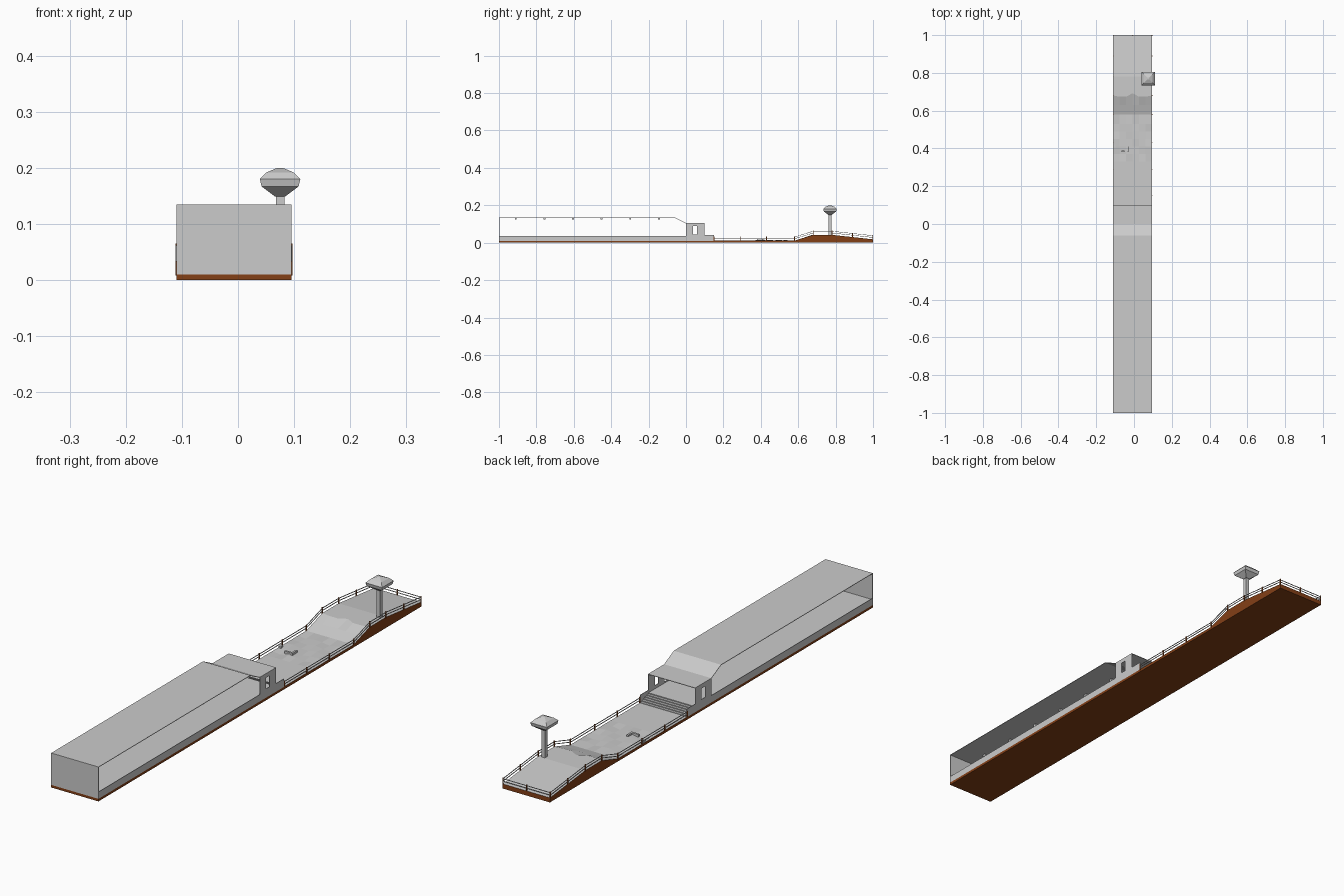
import bpy, bmesh, math
from mathutils import Vector

if "Cube" in bpy.data.objects:
    bpy.data.objects.remove(bpy.data.objects["Cube"])

def material(name, c):
    m = bpy.data.materials.new(name)
    m.diffuse_color = (*c, 1)
    m.use_nodes = True
    m.node_tree.nodes["Principled BSDF"].inputs["Base Color"].default_value = m.diffuse_color
    return m

GREY = material("grey", (0.6, 0.6, 0.6))
BROWN = material("earth brown", (0.23, 0.05, 0.008))
X0, X1 = -0.11, 0.095            # left and right edge of the strip
XC = (X0 + X1) / 2

def finish(bm, name, *mats):
    bmesh.ops.recalc_face_normals(bm, faces=bm.faces[:])
    me = bpy.data.meshes.new(name)
    bm.to_mesh(me)
    bm.free()
    for m in mats:
        me.materials.append(m)
    ob = bpy.data.objects.new(name, me)
    bpy.context.collection.objects.link(ob)
    return ob

def add_box(bm, lo, hi):
    vs = bmesh.ops.create_cube(bm, size=1)["verts"]
    for v in vs:
        v.co = Vector([lo[i] + (v.co[i] + 0.5) * (hi[i] - lo[i]) for i in range(3)])

def boxes(name, mat, *pairs):
    bm = bmesh.new()
    for lo, hi in pairs:
        add_box(bm, lo, hi)
    return finish(bm, name, mat)

def add_beam(bm, p, q, t):
    p, q = Vector(p), Vector(q)
    d = q - p
    rot = d.to_track_quat('Z', 'Y')
    for v in bmesh.ops.create_cube(bm, size=1)["verts"]:
        v.co = rot @ Vector((v.co.x * t, v.co.y * t, v.co.z * d.length)) + (p + q) / 2

def add_profile(bm, pts, xa, xb):
    # closed (y, z) outline extruded across x
    a = [bm.verts.new((xa, y, z)) for y, z in pts]
    b = [bm.verts.new((xb, y, z)) for y, z in pts]
    bm.faces.new(a)
    bm.faces.new(b[::-1])
    n = len(pts)
    for i in range(n):
        bm.faces.new((a[i], b[i], b[(i + 1) % n], a[(i + 1) % n]))

# ground slab below the hall
boxes("base_slab", BROWN, ((X0, -1, 0), (X1, 0.15, 0.01)))

# hall floor, front wall and low side walls
T = 0.002
boxes("hall_floor", GREY, ((X0, -1, 0.01), (X1, 0.1, 0.032)))
boxes("front_wall", GREY, ((X0, -1, 0.01), (X1, -1 + T, 0.135)))
for side, xa in (("left", X0), ("right", X1 - T)):
    xb = xa + T
    boxes(side + "_low_wall", GREY, ((xa, -1, 0.01), (xb, 0, 0.037)))
    # porch wall built round a window opening, with the stair cheek behind it
    boxes(side + "_porch_wall", GREY,
          ((xa, 0, 0.01), (xb, 0.1, 0.045)), ((xa, 0, 0.088), (xb, 0.1, 0.105)),
          ((xa, 0, 0.045), (xb, 0.038, 0.088)), ((xa, 0.06, 0.045), (xb, 0.1, 0.088)),
          ((xa, 0.1, 0.01), (xb, 0.15, 0.042)))

# folded roof sheet
top = [(-1, 0.135), (-0.06, 0.135), (0, 0.105), (0.1, 0.105)]
bm = bmesh.new()
add_profile(bm, top + [(y, z - T) for y, z in reversed(top)], X0, X1)
finish(bm, "roof", GREY)

# ceiling lamps
boxes("ceiling_lamps", GREY, *[((XC - 0.006, y - 0.005, 0.124), (XC + 0.006, y + 0.005, 0.133))
      for y in (-0.91, -0.757, -0.604, -0.451, -0.298, -0.145)])

# steps down from the porch
boxes("steps", GREY, *[((X0 + T, 0.1 + i * 0.01, 0.01), (X1 - T, 0.11 + i * 0.01, 0.032 - (i + 1) * 0.0038))
      for i in range(5)])

# yard and mound
PROFILE = [(0.15, 0.011), (0.58, 0.011), (0.68, 0.042), (0.78, 0.042), (1.0, 0.018)]

def ground(y):
    for (ya, za), (yb, zb) in zip(PROFILE, PROFILE[1:]):
        if y <= yb:
            return za + (zb - za) * (y - ya) / (yb - ya)
    return PROFILE[-1][1]

YS = [0.15, 0.19, 0.23, 0.28, 0.33, 0.37, 0.41, 0.45, 0.49, 0.53, 0.58, 0.63, 0.68, 0.73, 0.78, 0.85, 0.92, 1.0]
NX = 7
bm = bmesh.new()
grid = []
for y in YS:
    row = []
    for i in range(NX):
        x = X0 + (X1 - X0) * i / (NX - 1)
        z = ground(y)
        if 0 < i < NX - 1 and 0.33 < y < 0.57:          # uneven patch
            z += 0.004 * math.sin(i * 2.1 + y * 41)
        yy = y + (0.012 * math.cos(i * 2.1) if y == 0.68 and 0 < i < NX - 1 else 0)
        row.append(bm.verts.new((x, yy, z)))
    grid.append(row)
for a, b in zip(grid, grid[1:]):
    for i in range(NX - 1):
        bm.faces.new((a[i], a[i + 1], b[i + 1], b[i]))
rim = [e for e in bm.edges if e.is_boundary]
ext = bmesh.ops.extrude_edge_only(bm, edges=rim)["geom"]
for v in ext:
    if isinstance(v, bmesh.types.BMVert):
        v.co.z = 0
bmesh.ops.holes_fill(bm, edges=[e for e in bm.edges if e.is_boundary], sides=0)
bmesh.ops.recalc_face_normals(bm, faces=bm.faces[:])
for f in bm.faces:
    f.normal_update()
    f.material_index = 0 if f.normal.z > 0.5 else 1
finish(bm, "yard_ground", GREY, BROWN)

# small blocks lying in the yard
boxes("yard_blocks", GREY, ((-0.065, 0.38, 0.01), (-0.03, 0.388, 0.02)),
      ((-0.038, 0.38, 0.01), (-0.03, 0.41, 0.02)), ((-0.108, 0.405, 0.01), (-0.098, 0.42, 0.018)))

# fence: two rails and posts along both sides and the back
FY = [0.15, 0.29, 0.43, 0.58, 0.68, 0.78, 0.89, 0.998]
line = [(X0, y) for y in FY] + [(XC, 0.998)] + [(X1, y) for y in reversed(FY)]
rails, posts = bmesh.new(), bmesh.new()
for (xa, ya), (xb, yb) in zip(line, line[1:]):
    for h in (0.010, 0.0195):
        add_beam(rails, (xa, ya, ground(ya) + h), (xb, yb, ground(yb) + h), 0.0022)
for x, y in line:
    z = ground(y)
    add_box(posts, (x - 0.0017, y - 0.002, z - 0.003), (x + 0.0017, y + 0.002, z + 0.023))
finish(rails, "fence_rails", GREY)
finish(posts, "fence_posts", BROWN)

# lamp tower: square pole and four-sided lantern head
TX, TY = 0.075, 0.77
boxes("tower_pole", GREY, ((TX - 0.0075, TY - 0.0075, 0.03), (TX + 0.0075, TY + 0.0075, 0.152)))
bm = bmesh.new()
rings = []
for z, r in ((0.149, 0.009), (0.167, 0.033), (0.18, 0.036), (0.192, 0.024), (0.2, 0.005)):
    rings.append([bm.verts.new((TX + sx * r, TY + sy * r, z))
                  for sx, sy in ((-1, -1), (1, -1), (1, 1), (-1, 1))])
for a, b in zip(rings, rings[1:]):
    for i in range(4):
        bm.faces.new((a[i], a[(i + 1) % 4], b[(i + 1) % 4], b[i]))
bm.faces.new(rings[0][::-1])
bm.faces.new(rings[-1])
finish(bm, "tower_head", GREY)
